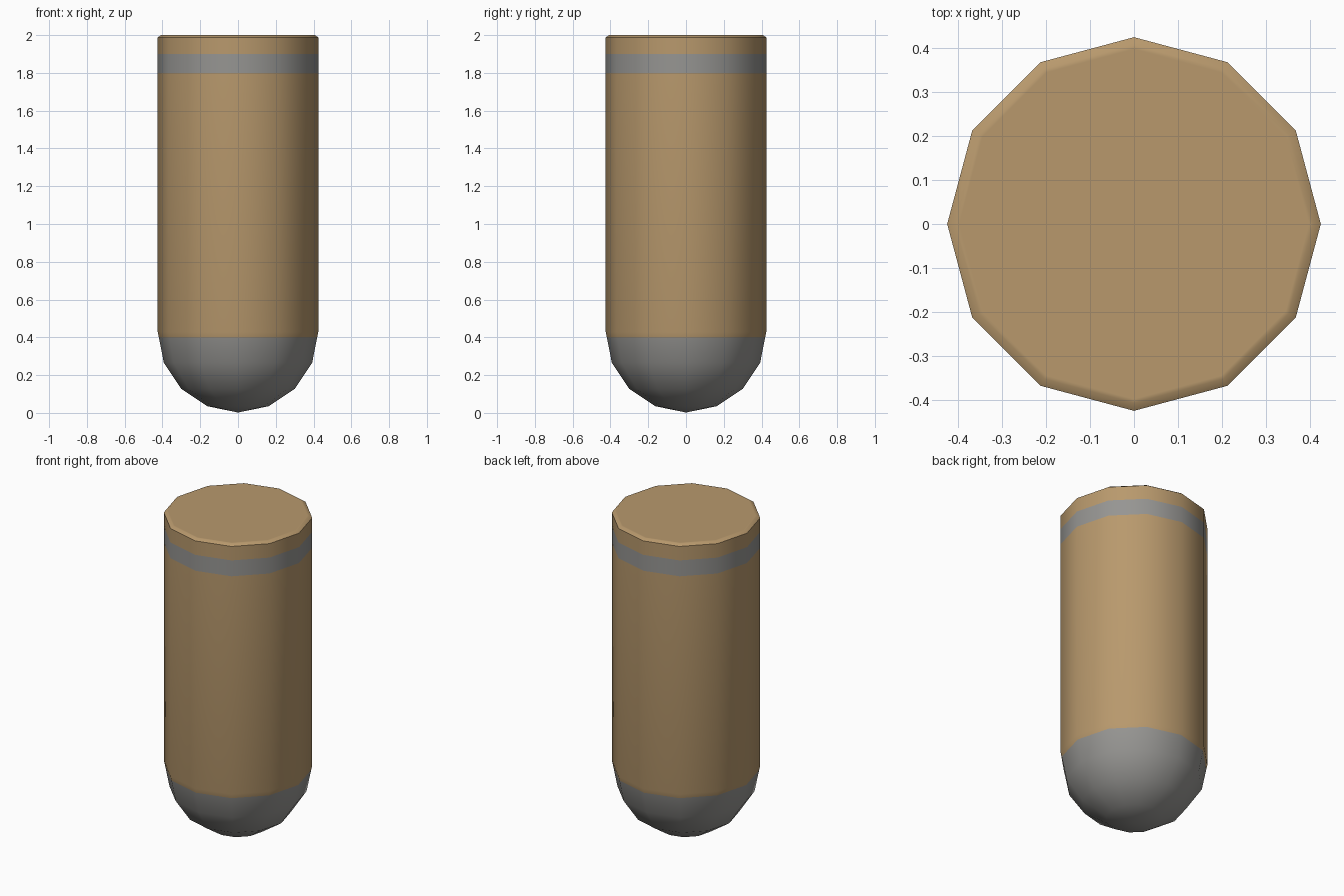
import bpy, bmesh, math

if "Cube" in bpy.data.objects:
    bpy.data.objects.remove(bpy.data.objects["Cube"])

R, N = 0.425, 12      # body radius, number of sides
ZC = 0.428            # height of the round nose's centre


def material(name, rgb):
    m = bpy.data.materials.new(name)
    m.diffuse_color = (*rgb, 1.0)
    m.use_nodes = True
    m.node_tree.nodes["Principled BSDF"].inputs["Base Color"].default_value = m.diffuse_color
    return m


tan = material("tan", (0.48, 0.318, 0.152))
grey = material("grey", (0.305, 0.301, 0.288))

# Profile: round nose, straight wall with band cuts, small top chamfer
nose = [(R * math.sin(math.radians(a)), ZC - R * math.cos(math.radians(a)))
        for a in (22.5, 45, 67.5)]
profile = nose + [(0.419, 0.40), (R, ZC), (R, 1.80), (R, 1.90),
                  (R, 1.988), (0.407, 2.0), (0.398, 2.0)]

bm = bmesh.new()
rings = [[bm.verts.new((r * math.cos(2 * math.pi * i / N),
                        r * math.sin(2 * math.pi * i / N), z))
          for i in range(N)] for r, z in profile]
for lo, hi in zip(rings, rings[1:]):
    for i in range(N):
        j = (i + 1) % N
        bm.faces.new((lo[i], lo[j], hi[j], hi[i]))

# Nose tip and flat top
tip = bm.verts.new((0, 0, 0.002))
for i in range(N):
    bm.faces.new((tip, rings[0][(i + 1) % N], rings[0][i]))
bm.faces.new(rings[-1])

# Grey nose below 0.4 and grey band from 1.8 to 1.9
for f in bm.faces:
    z = f.calc_center_median().z
    f.material_index = 1 if z < 0.40 or 1.80 < z < 1.90 else 0
bmesh.ops.recalc_face_normals(bm, faces=bm.faces[:])

mesh = bpy.data.meshes.new("capsule_body")
bm.to_mesh(mesh)
bm.free()
mesh.materials.append(tan)
mesh.materials.append(grey)
body = bpy.data.objects.new("capsule_body", mesh)
bpy.context.collection.objects.link(body)

# Smooth sides, sharp top rim
bpy.context.view_layer.objects.active = body
body.select_set(True)
bpy.ops.object.shade_smooth_by_angle(angle=math.radians(40))
